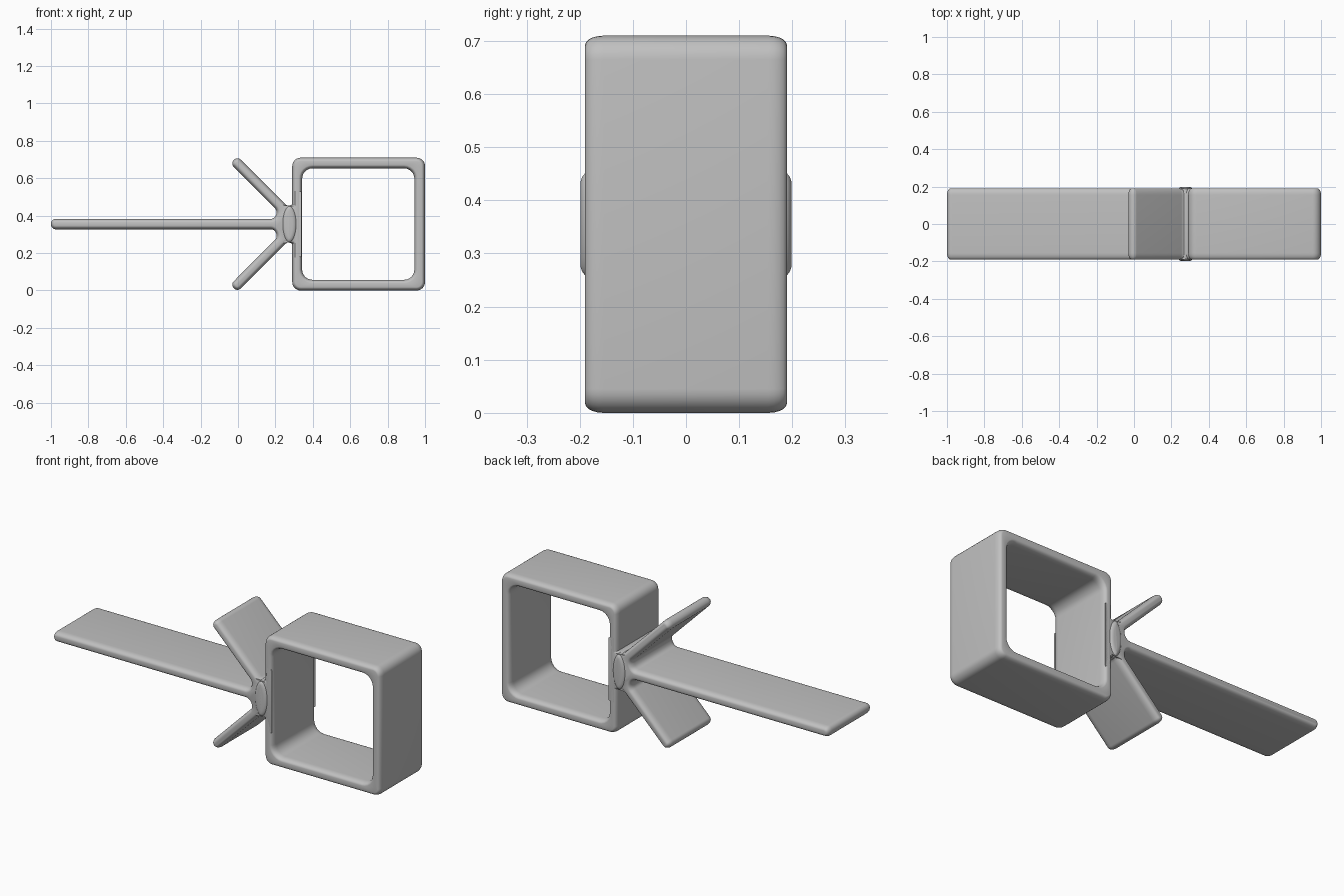
import bpy, bmesh, math
from mathutils import Vector

cube = bpy.data.objects.get("Cube")
if cube:
    bpy.data.objects.remove(cube, do_unlink=True)

grey = bpy.data.materials.new("plain_grey")
grey.use_nodes = True
grey.diffuse_color = (0.53, 0.53, 0.53, 1)
grey.node_tree.nodes["Principled BSDF"].inputs["Base Color"].default_value = (0.53, 0.53, 0.53, 1)

MID = 0.355   # height of the symmetry line
HALF = 0.19   # half width in y


def rounded(points, steps=6):
    """Outline in x, z whose corners (x, z, cut) become circular arcs, counter-clockwise."""
    out = []
    for i, (x, z, cut) in enumerate(points):
        p = Vector((x, z))
        a = Vector(points[i - 1][:2]) - p
        b = Vector(points[(i + 1) % len(points)][:2]) - p
        w = math.sin(a.angle(b) / 2)
        start, end = p + a.normalized() * cut, p + b.normalized() * cut
        for k in range(steps + 1):
            s = k / steps
            c0, c1, c2 = (1 - s) ** 2, 2 * w * s * (1 - s), s * s
            out.append((start * c0 + p * c1 + end * c2) / (c0 + c1 + c2))
    area = sum(out[i - 1].cross(out[i]) for i in range(len(out)))
    return out if area > 0 else out[::-1]


def inset(loop, amount):
    """Move every point of the outline inwards."""
    res = []
    for i, p in enumerate(loop):
        d0 = (p - loop[i - 1]).normalized()
        d1 = (loop[(i + 1) % len(loop)] - p).normalized()
        n0, n1 = Vector((-d0.y, d0.x)), Vector((-d1.y, d1.x))
        n = (n0 + n1).normalized()
        res.append(p + n * amount / max(n.dot(n0), 0.5))
    return res


def skin(bm, loop, half, edge, depth, steps=5):
    """Wall of an outline along y with softly rolled edges; returns the two end rings."""
    layers = []
    for k in range(steps + 1):
        t = k / steps * math.pi / 2
        layers.append((half - depth * (1 - math.sin(t)), edge * (1 - math.cos(t))))
    layers = [(-y, e) for y, e in layers[::-1]] + layers
    rings = [[bm.verts.new((p.x, y, p.y)) for p in inset(loop, e)] for y, e in layers]
    for lower, upper in zip(rings, rings[1:]):
        bridge(bm, lower, upper)
    return rings[0], rings[-1]


def bridge(bm, a, b):
    for i in range(len(a)):
        bm.faces.new((a[i - 1], a[i], b[i], b[i - 1]))


def finish(bm, name):
    bmesh.ops.recalc_face_normals(bm, faces=bm.faces)
    mesh = bpy.data.meshes.new(name)
    bm.to_mesh(mesh)
    bm.free()
    mesh.materials.append(grey)
    obj = bpy.data.objects.new(name, mesh)
    bpy.context.collection.objects.link(obj)
    bpy.ops.object.select_all(action='DESELECT')
    obj.select_set(True)
    bpy.context.view_layer.objects.active = obj
    bpy.ops.object.shade_smooth_by_angle(angle=math.radians(40))


def solid(name, loop, half, edge, depth):
    bm = bmesh.new()
    for ring in skin(bm, loop, half, edge, depth):
        bm.faces.new(ring)
    finish(bm, name)


def box(x0, x1, z0, z1, cut):
    return rounded([(x0, z0, cut), (x1, z0, cut), (x1, z1, cut), (x0, z1, cut)])


# Square frame: outer and inner walls joined at the front and back rims
bm = bmesh.new()
outer = skin(bm, box(0.29, 1.0, 0.0, 0.71, 0.045), HALF, 0.018, 0.035)
inner = skin(bm, box(0.343, 0.943, 0.057, 0.653, 0.055), HALF, -0.018, 0.035)
for a, b in zip(outer, inner):
    bridge(bm, a, b)
finish(bm, "square_frame")

# Long blade with two slanted fins, drawn as an upper half and mirrored
upper = [
    (0.325, 0.54, 0.005), (0.288, 0.45, 0.025), (0.262, 0.453, 0.012),
    (-0.003, 0.717, 0.025), (-0.041, 0.679, 0.025),
    (0.212, 0.425, 0.02), (0.195, 0.383, 0.02), (-1.0, 0.383, 0.026),
]
lower = [(x, 2 * MID - z, cut) for x, z, cut in reversed(upper)]
solid("blade_and_fins", rounded(upper + lower), HALF, 0.019, 0.035)

# Slightly raised hub where the blade, fins and frame meet
hub = [Vector((0.275 + 0.04 * math.cos(t), MID + 0.1 * math.sin(t)))
       for t in (math.tau * k / 32 for k in range(32))]
solid("hub", hub, 0.199, 0.025, 0.02)
